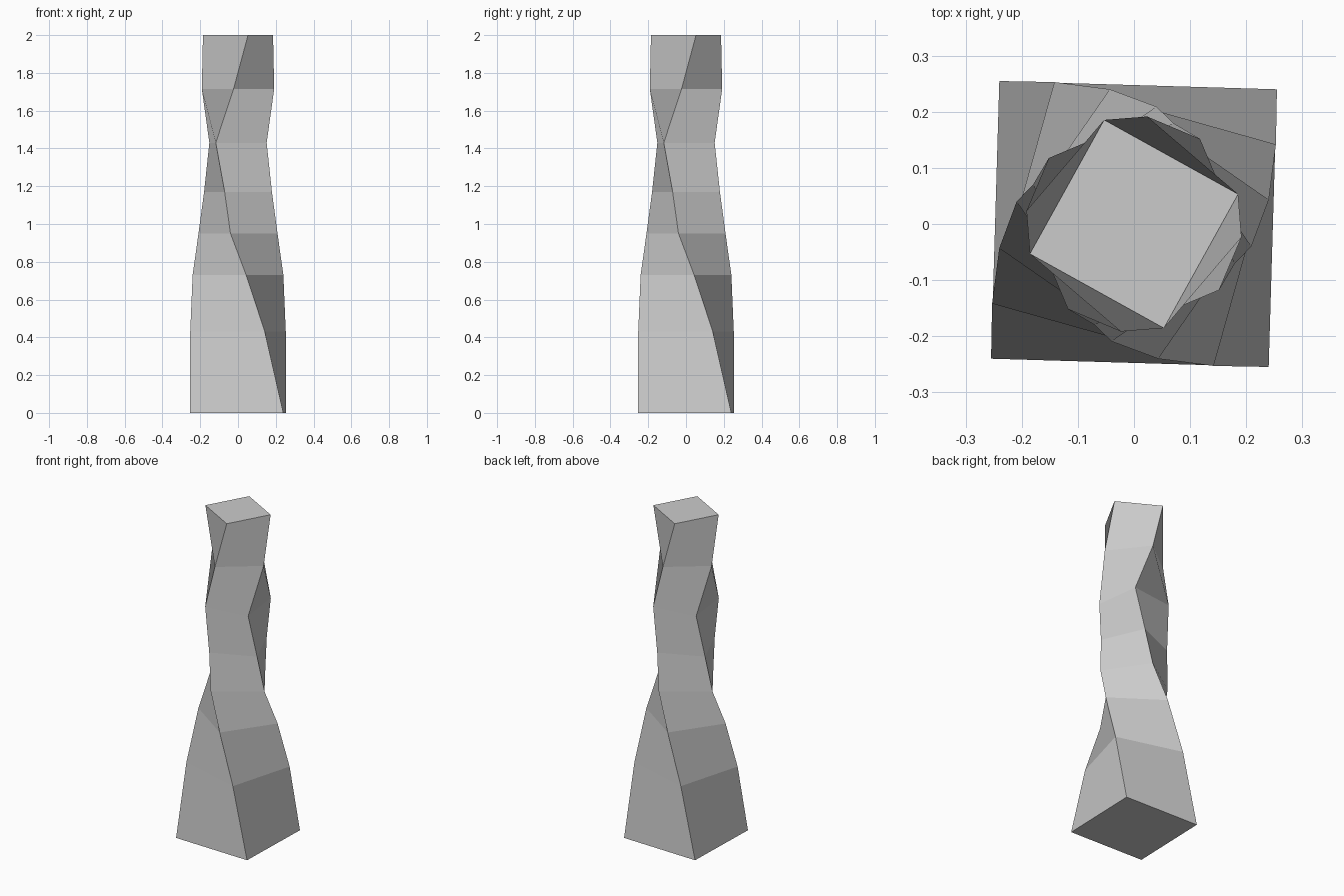
import bpy
from math import cos, sin, radians

if "Cube" in bpy.data.objects:
    bpy.data.objects.remove(bpy.data.objects["Cube"])

# Square cross-sections up the twisted column: height, corner radius, corner angle
SECTIONS = [
    (0.00, 0.350, -46.7),
    (0.43, 0.290, -60.7),
    (0.73, 0.244, -79.8),
    (0.95, 0.213, -100.8),
    (1.17, 0.193, -111.5),
    (1.43, 0.192, -127.8),
    (1.715, 0.193, -97.0),
    (2.00, 0.193, -74.0),
]

verts = []
for z, r, a in SECTIONS:
    for k in range(4):
        t = radians(a + 90 * k)
        verts.append((r * cos(t), r * sin(t), z))

# End caps and side quads between neighbouring sections
top = 4 * (len(SECTIONS) - 1)
faces = [(3, 2, 1, 0), tuple(range(top, top + 4))]
for b in range(0, top, 4):
    for k in range(4):
        prev = (k - 1) % 4
        faces.append((b + k, b + 4 + k, b + 4 + prev, b + prev))

mesh = bpy.data.meshes.new("twisted_column")
mesh.from_pydata(verts, [], faces)
mesh.update()
bpy.context.collection.objects.link(bpy.data.objects.new("twisted_column", mesh))
